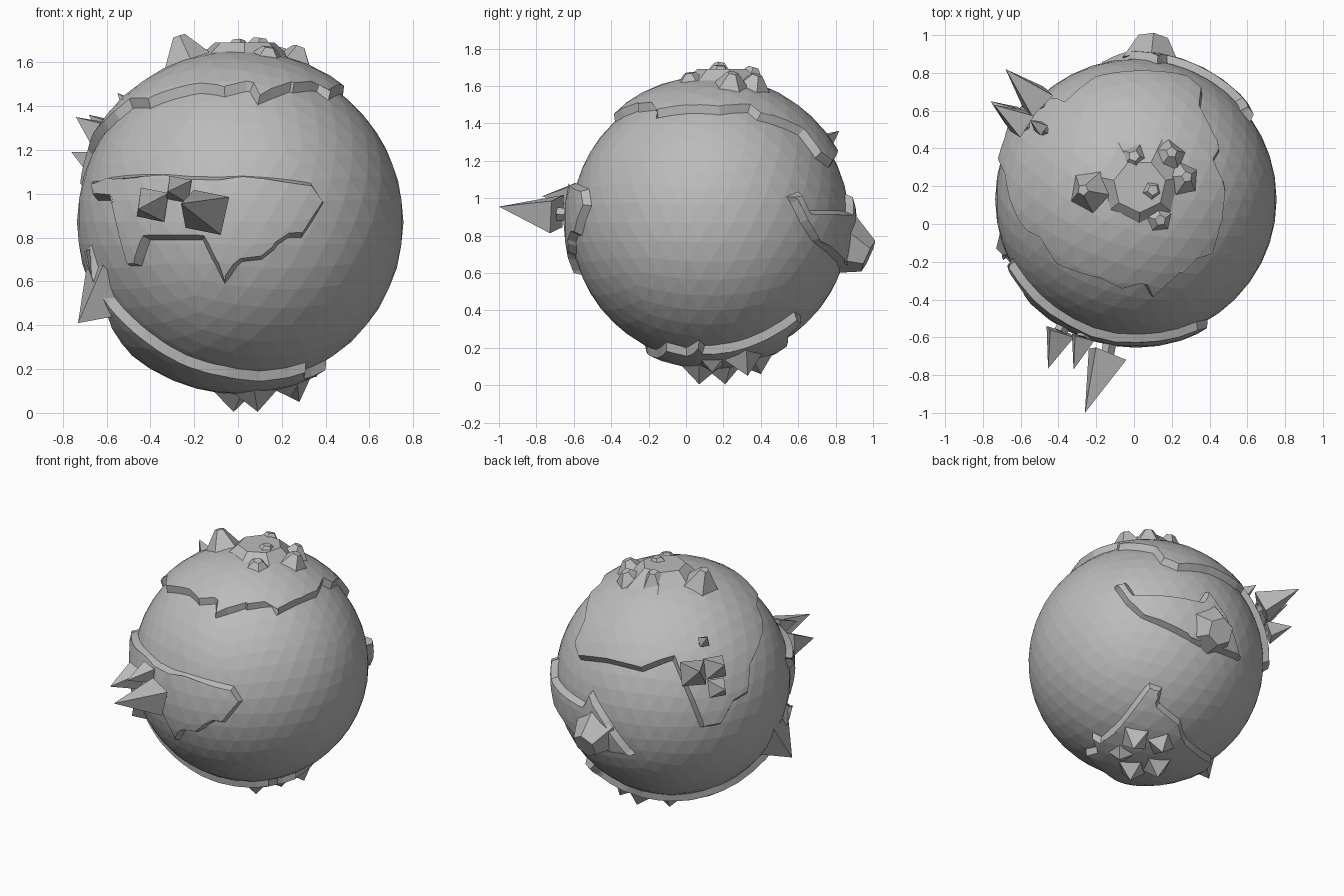
import bpy, bmesh, math
from mathutils import Vector, Matrix

if "Cube" in bpy.data.objects:
    bpy.data.objects.remove(bpy.data.objects["Cube"], do_unlink=True)

CENTRE = Vector((0.01, 0.13, 0.87))
R = 0.745
LIFT = 0.04

stone = bpy.data.materials.new("stone grey")
stone.use_nodes = True
stone.diffuse_color = (0.5, 0.5, 0.5, 1)
stone.node_tree.nodes["Principled BSDF"].inputs["Base Color"].default_value = stone.diffuse_color


def add_object(name, bm, location=CENTRE):
    """Turn a bmesh into a flat-shaded stone object."""
    mesh = bpy.data.meshes.new(name)
    bm.to_mesh(mesh)
    bm.free()
    mesh.materials.append(stone)
    obj = bpy.data.objects.new(name, mesh)
    obj.location = location
    bpy.context.scene.collection.objects.link(obj)
    return obj


def facing(x, y, z, up=(0, 0, 1)):
    """Frame (right, up, out) for drawing on the globe from one side."""
    out = Vector((x, y, z)).normalized()
    right = Vector(up).cross(out).normalized()
    return right, out.cross(right), out


def drawn(frame, points):
    """Project flat drawn points onto the globe as unit directions."""
    right, up, out = frame
    dirs = []
    for u, v in points:
        depth = math.sqrt(max(R * R - u * u - v * v, 0))
        dirs.append((right * u + up * v + out * depth).normalized())
    return dirs


FRONT = facing(0, -1, 0)
SIDE = facing(1, 0, 0)
TOP = facing(0, 0, 1, up=(0, 1, 0))
BACK_ABOVE = facing(-0.553, 0.716, 0.423)
BACK_BELOW = facing(0.553, 0.716, -0.423)


def globe_mesh():
    bm = bmesh.new()
    bmesh.ops.create_icosphere(bm, subdivisions=4, radius=R)
    return bm


def continent(name, dirs):
    """Cut an outline from the globe's skin and raise it with sloped edges."""
    axis = sum(dirs, Vector()).normalized()
    bm = bmesh.new()
    apex = bm.verts.new((0, 0, 0))
    rim = [bm.verts.new(d / d.dot(axis)) for d in dirs]
    bm.faces.new(rim)
    for a, b in zip(rim, rim[1:] + rim[:1]):
        bm.faces.new((b, a, apex))
    bmesh.ops.recalc_face_normals(bm, faces=bm.faces)
    cutter = add_object(name + "_cutter", bm)
    cutter.hide_render = True
    patch = add_object(name, globe_mesh())
    cut = patch.modifiers.new("cut", 'BOOLEAN')
    cut.operation = 'INTERSECT'
    cut.solver = 'EXACT'
    cut.object = cutter
    bpy.context.view_layer.update()
    bm = bmesh.new()
    bm.from_object(patch, bpy.context.evaluated_depsgraph_get())
    patch.modifiers.clear()
    bpy.data.objects.remove(cutter, do_unlink=True)
    # Keep only the skin, then inset and lift it
    inner = [v for v in bm.verts if v.co.length < R * 0.8]
    bmesh.ops.delete(bm, geom=inner, context='VERTS')
    bmesh.ops.remove_doubles(bm, verts=bm.verts, dist=0.012)
    skin = list(bm.faces)
    bmesh.ops.inset_region(bm, faces=skin, thickness=0.025, use_boundary=True)
    for v in {v for f in skin for v in f.verts}:
        v.co *= 1 + LIFT / R
    bm.to_mesh(patch.data)
    bm.free()


def cone(name, base, tip, radius, top=0.0, sides=4, turn=0.0):
    """Pyramid or frustum between two points."""
    base, tip = Vector(base), Vector(tip)
    axis = tip - base
    bm = bmesh.new()
    bmesh.ops.create_cone(bm, cap_ends=True, segments=sides, radius1=radius,
                          radius2=top, depth=axis.length)
    rot = axis.to_track_quat('Z', 'Y').to_matrix().to_4x4()
    place = Matrix.Translation((base + tip) / 2) @ rot @ Matrix.Rotation(turn, 4, 'Z')
    bm.transform(place)
    bmesh.ops.remove_doubles(bm, verts=bm.verts, dist=0.0005)
    return add_object(name, bm, (0, 0, 0))


def on_globe(point, distance):
    return CENTRE + (Vector(point) - CENTRE).normalized() * distance


# Globe
add_object("globe", globe_mesh())

# Continents
continent("front_continent", drawn(FRONT, [
    (-.65, .19), (-.2, .21), (.32, .18), (.38, .09), (.28, -.07), (.22, -.07),
    (.1, -.17), (.01, -.18), (-.07, -.28), (-.17, -.08), (-.41, -.08),
    (-.45, -.2), (-.5, -.2), (-.57, .1), (-.65, .1)]))

continent("north_continent", drawn(TOP, [
    (-.21, .63), (.04, .66), (.27, .63), (.35, .56), (.34, .47), (.44, .25),
    (.41, .2), (.47, .05), (.4, -.29), (.35, -.27), (.08, -.51), (.04, -.44),
    (-.07, -.47), (-.17, -.42), (-.41, -.34), (-.49, -.21), (-.55, -.18)])
    + drawn(BACK_ABOVE, [
        (.55, .27), (.46, .06), (.44, -.11), (.35, -.16), (.27, -.3),
        (.14, -.32), (-.03, .11)]))

continent("south_continent", drawn(FRONT, [
    (-.65, -.2), (-.57, -.35), (-.43, -.49), (-.24, -.61), (-.06, -.66),
    (.09, -.68), (.3, -.64)])
    + drawn(SIDE, [(-.13, -.67), (-.06, -.63), (-.03, -.66), (.17, -.63)])
    + drawn(BACK_BELOW, [
        (-.01, -.19), (.08, -.22), (.06, -.31), (.2, -.41), (.25, -.52), (.42, -.6)])
    + drawn(BACK_ABOVE, [(.47, -.6), (.62, -.44), (.715, -.16)]))

continent("back_continent", drawn(BACK_BELOW, [
    (-.23, .42), (-.15, .45), (-.1, .37), (.31, .34), (.35, .41), (.48, .24),
    (.57, -.02), (.31, .05), (-.06, .22), (-.15, .3)]))

# Northern mountains: a broad massif with peaks around it
cone("north_massif", (.03, .2, 1.55), (.03, .2, 1.69), .3, top=.14, sides=7)
for i, (x, y, z, r) in enumerate([
        (-.27, .18, 1.72, .17), (.1, .18, 1.71, .15), (.28, .25, 1.67, .16),
        (.14, .02, 1.67, .15), (0, .36, 1.7, .15), (.2, .38, 1.66, .16)]):
    tip = Vector((x, y, z))
    cone(f"north_peak_{i}", on_globe(tip, .7), tip, r, top=.03, sides=5, turn=i)

# Southern mountains
for i, tip in enumerate([(-.02, .21, .005), (.09, .07, .005), (.28, .33, .05),
                         (.1, .4, .06), (.24, .14, .07)]):
    cone(f"south_peak_{i}", on_globe(tip, .74), tip, .14, turn=i)

# Lone western peak and rear volcano
cone("west_peak", on_globe((-.69, -.13, .5), .68), (-.73, -.13, .41), .2, turn=.8)
cone("volcano", on_globe((.1, .98, .73), .72), (.1, .975, .69), .17, top=.09, sides=6)

# Spikes floating on short stems
for i, (base, tip, r) in enumerate([
        ((-.14, -.69, .915), (-.26, -1, .955), .125),
        ((-.39, -.57, .95), (-.455, -.765, .93), .095),
        ((-.27, -.6, 1.02), (-.32, -.77, 1.01), .075)]):
    cone(f"front_spike_{i}", base, tip, r, turn=.6)
    cone(f"front_stem_{i}", on_globe(base, .72), base, .035, top=.035)

for i, (tip, r) in enumerate([((-.68, .82, 1.36), .11), ((-.76, .65, 1.19), .08),
                              ((-.74, .63, 1.35), .095), ((-.55, .55, 1.46), .045)]):
    base = on_globe(tip, .82)
    cone(f"rear_spike_{i}", base, tip, r, turn=.8)
    cone(f"rear_stem_{i}", on_globe(tip, .72), base, .025, top=.025)
